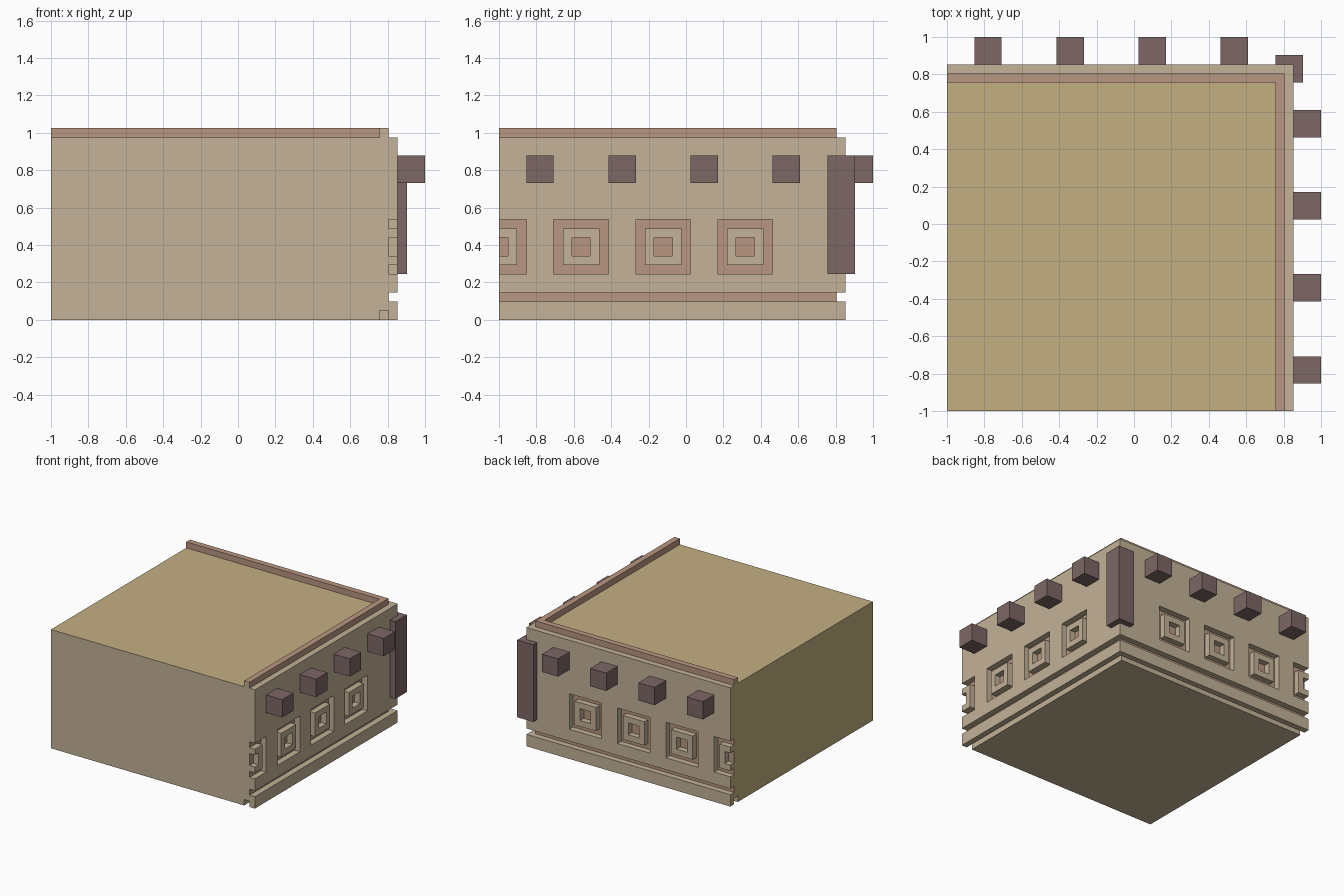
import bpy, bmesh

if "Cube" in bpy.data.objects:
    bpy.data.objects.remove(bpy.data.objects["Cube"])

U = 2 / 41          # everything sits on a grid of 41 units
PITCH = 9           # spacing of the repeated wall ornaments


def material(name, rgb):
    m = bpy.data.materials.new(name)
    m.diffuse_color = (*rgb, 1)
    m.use_nodes = True
    m.node_tree.nodes["Principled BSDF"].inputs["Base Color"].default_value = m.diffuse_color
    return m


STONE = material("stone", (0.546, 0.445, 0.309))
ROOF = material("roof", (0.552, 0.429, 0.223))
CLAY = material("clay", (0.485, 0.305, 0.223))
DARK = material("dark_wood", (0.205, 0.136, 0.130))


def finish(bm, name, mats):
    bmesh.ops.recalc_face_normals(bm, faces=bm.faces)
    for v in bm.verts:                       # grid units to model space
        v.co = (v.co.x * U - 1, v.co.y * U - 1, v.co.z * U)
    me = bpy.data.meshes.new(name)
    bm.to_mesh(me)
    bm.free()
    for m in mats:
        me.materials.append(m)
    ob = bpy.data.objects.new(name, me)
    bpy.context.collection.objects.link(ob)
    return ob


def add_box(bm, lo, hi):
    cube = bmesh.ops.create_cube(bm, size=1)["verts"]
    for v in cube:
        v.co = [lo[i] if v.co[i] < 0 else hi[i] for i in range(3)]


def add_square_ring(bm, side, centre, cz, r_out, r_in, d0, d1):
    """Square tube standing out of wall 0 (+x) or wall 1 (+y)."""
    rings = []
    for r, d in ((r_out, d0), (r_out, d1), (r_in, d1), (r_in, d0)):
        ring = []
        for a, b in ((-1, -1), (1, -1), (1, 1), (-1, 1)):
            t, z = centre + a * r, cz + b * r
            ring.append(bm.verts.new((d, t, z) if side == 0 else (t, d, z)))
        rings.append(ring)
    for k in range(4):
        p, q = rings[k], rings[(k + 1) % 4]
        for i in range(4):
            j = (i + 1) % 4
            bm.faces.new((p[i], p[j], q[j], q[i]))


# Building: wall profile swept around the two decorated sides
profile = [(36, 0), (36, 1), (37, 1), (37, 0), (38, 0), (38, 2), (37, 2), (37, 3),
           (38, 3), (38, 20), (37, 20), (37, 21), (36, 21), (36, 20)]
bm = bmesh.new()
rows = [[bm.verts.new(p) for p in ((r, 0, z), (r, r, z), (0, r, z))] for r, z in profile]
base, top = bm.verts.new((0, 0, 0)), bm.verts.new((0, 0, 20))
for p, q in zip(rows, rows[1:]):
    for i in (0, 1):
        bm.faces.new((p[i], p[i + 1], q[i + 1], q[i]))
bm.faces.new([base] + rows[0])                       # underside
bm.faces.new([top] + rows[-1])                       # roof
for i in (0, 2):                                     # plain front and left walls
    bm.faces.new([base] + [r[i] for r in rows] + [top])
building = finish(bm, "building", [STONE, ROOF, CLAY])

# Square ornaments sunk into both walls (the first is cut off by the corner)
bm = bmesh.new()
for side in (0, 1):
    for n in range(4):
        c = n * PITCH
        add_square_ring(bm, side, c, 8, 3, 2, 37, 39)
        lo, hi = (37, c - 1, 7), (39, c + 1, 9)
        if side:
            lo, hi = (c - 1, 37, 7), (c + 1, 39, 9)
        add_box(bm, lo, hi)
cutter = finish(bm, "ornament_cutter", [STONE])
cutter.hide_render = True
mod = building.modifiers.new("ornaments", "BOOLEAN")
mod.operation = "DIFFERENCE"
mod.solver = "EXACT"
mod.object = cutter
bpy.context.view_layer.objects.active = building
bpy.ops.object.modifier_apply(modifier=mod.name)
bpy.data.objects.remove(cutter)

# Colours: clay in the recesses and on the rim, roof colour on top and left
for f in building.data.polygons:
    c, n = f.center, f.normal
    depth = max(c.x if n.x > 0.9 else -1, c.y if n.y > 0.9 else -1)
    f.material_index = 0
    if n.x < -0.9 and c.x < -0.99:
        f.material_index = 1
    elif n.z > 0.9 and abs(c.z - 20 * U) < 0.01 and max(c.x, c.y) < 0.6:
        f.material_index = 1
    elif abs(depth - (37 * U - 1)) < 0.005 or (c.z > 20.2 * U and c.y > -0.99):
        f.material_index = 2

# Beam ends sticking out of both walls
for side, wall in enumerate(("right", "back")):
    for n in range(4):
        a = 3 + n * PITCH
        lo, hi = (38, a, 15), (41, a + 3, 18)
        if side:
            lo, hi = (a, 38, 15), (a + 3, 41, 18)
        bm = bmesh.new()
        add_box(bm, lo, hi)
        finish(bm, f"{wall}_beam_end_{n + 1}", [DARK])

# Corner post
bm = bmesh.new()
add_box(bm, (36, 36, 5), (39, 39, 18))
finish(bm, "corner_post", [DARK])
